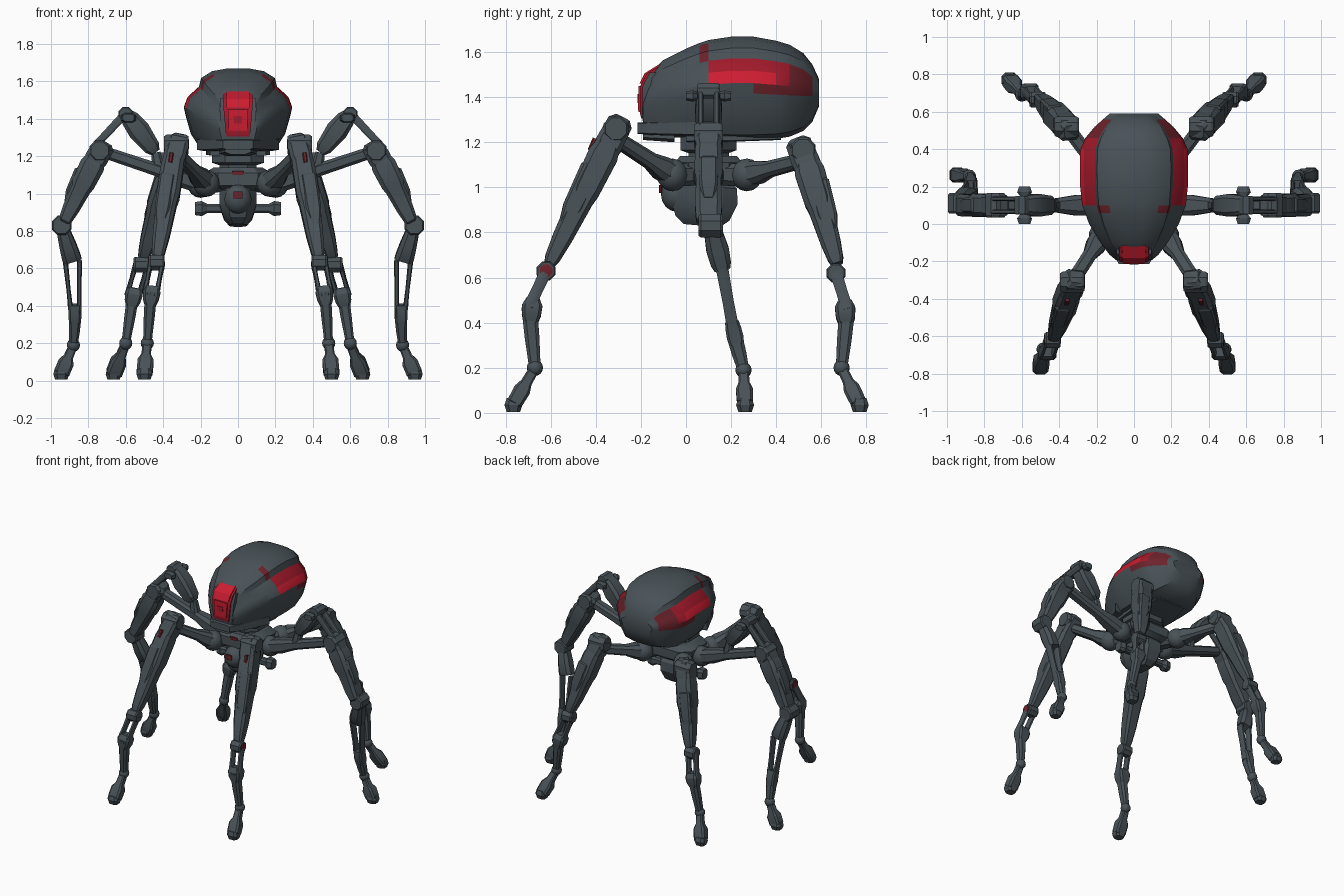
import bpy, bmesh, math
from mathutils import Vector

if "Cube" in bpy.data.objects:
    bpy.data.objects.remove(bpy.data.objects["Cube"])

def material(name, rgb):
    m = bpy.data.materials.new(name)
    m.diffuse_color = (*rgb, 1)
    m.use_nodes = True
    m.node_tree.nodes["Principled BSDF"].inputs["Base Color"].default_value = m.diffuse_color
    return m

GREY = material("slate_grey", (0.066, 0.084, 0.096))
BRIGHT = material("bright_red", (0.60, 0.012, 0.03))
MID = material("mid_red", (0.36, 0.010, 0.024))
DEEP = material("deep_red", (0.15, 0.016, 0.024))
X, Y, Z = Vector((1, 0, 0)), Vector((0, 1, 0)), Vector((0, 0, 1))

def finish(name, bm, mats):
    bmesh.ops.recalc_face_normals(bm, faces=bm.faces)
    me = bpy.data.meshes.new(name)
    bm.to_mesh(me)
    bm.free()
    for m in mats:
        me.materials.append(m)
    ob = bpy.data.objects.new(name, me)
    bpy.context.collection.objects.link(ob)
    return ob

def loft(name, rings, mats, rule=None):
    """Skin a list of closed rings; rule(ring, side) gives the material slot."""
    bm = bmesh.new()
    vs = [[bm.verts.new(p) for p in r] for r in rings]
    n = len(vs[0])
    for i in range(len(vs) - 1):
        for j in range(n):
            k = (j + 1) % n
            f = bm.faces.new((vs[i][j], vs[i][k], vs[i + 1][k], vs[i + 1][j]))
            if rule:
                f.material_index = rule(i, j)
    bm.faces.new(vs[0])
    bm.faces.new(vs[-1])
    return finish(name, bm, mats)

def limb(name, p0, p1, secs, side=X, mat=GREY, c=0.55):
    """Chamfered bar from p0 to p1; secs = (t, width along side, depth)."""
    p0, p1 = Vector(p0), Vector(p1)
    a = (p1 - p0).normalized()
    s = (side - a * side.dot(a)).normalized()
    n = a.cross(s)
    rings = []
    for t, w, d in secs:
        o = p0.lerp(p1, t)
        rings.append([o + s * (u * w / 2) + n * (v * d / 2) for u, v in
                      ((1, c), (c, 1), (-c, 1), (-1, c), (-1, -c), (-c, -1), (c, -1), (1, -c))])
    return loft(name, rings, [mat])

def ball(name, p, r, scale=(1, 1, 1), mat=GREY):
    bm = bmesh.new()
    bmesh.ops.create_uvsphere(bm, u_segments=14, v_segments=8, radius=r)
    bmesh.ops.scale(bm, vec=scale, verts=bm.verts)
    bmesh.ops.translate(bm, vec=Vector(p), verts=bm.verts)
    return finish(name, bm, [mat])

def pin(name, p, r, length, axis=X, mat=GREY):
    """Short round pivot centred on p."""
    p = Vector(p)
    return limb(name, p - axis * length / 2, p + axis * length / 2,
                [(0, 1.7 * r, 1.7 * r), (.1, 2 * r, 2 * r), (.9, 2 * r, 2 * r), (1, 1.7 * r, 1.7 * r)],
                Z, mat, 0.42)

# Body shell: y, half width, top, bottom, skinned with one cross-section
stations = [(-.19, .1, 1.43, 1.25), (-.165, .13, 1.5, 1.23), (-.1, .18, 1.565, 1.22), (0, .24, 1.615, 1.22),
            (.06, .262, 1.64, 1.218), (.1, .277, 1.653, 1.215), (.2, .288, 1.668, 1.21), (.3, .29, 1.668, 1.21),
            (.4, .287, 1.65, 1.215), (.46, .26, 1.632, 1.225), (.52, .21, 1.595, 1.25), (.56, .165, 1.545, 1.29),
            (.59, .13, 1.48, 1.36)]
half = [(.22, 1), (.48, .97), (.68, .89), (.72, .79), (.93, .67), (1, .55), (.965, .45), (.87, .24), (.68, .05), (.3, 0)]
prof = half + [(-u, v) for u, v in reversed(half)]

def shell_colour(i, j):
    j = min(j, 18 - j) if j < 19 else -1
    y = (stations[i][0] + stations[i + 1][0]) / 2
    if j in (1, 2) and .06 < y < .1:
        return 3
    if j == 3 and .1 < y < .56:
        return 2 if y < .46 else 3
    if j == 4 and .1 < y < .56:
        return 1 if y < .4 else 2 if y < .46 else 3
    if j == 5 and .3 < y < .56:
        return 3
    return 0

loft("body_shell", [[(u * w, y, b + v * (t - b)) for u, v in prof] for y, w, t, b in stations],
     [GREY, BRIGHT, MID, DEEP], shell_colour)

# Front window: z, front y, half width; lit blocks sit on its face
def slab(name, rows, back, mat):
    return loft(name, [[(-w, y, z), (w, y, z), (w, back, z), (-w, back, z)] for z, y, w in rows], [mat])

slab("visor_surround", [(1.285, -.19, .07), (1.31, -.195, .085), (1.45, -.192, .098), (1.51, -.16, .094)], -.08, GREY)
slab("visor", [(1.305, -.198, .06), (1.33, -.205, .066), (1.45, -.202, .077),
               (1.505, -.175, .08), (1.54, -.115, .075)], -.09, MID)
slab("visor_lens", [(1.335, -.211, .045), (1.35, -.213, .05), (1.45, -.21, .055)], -.2, BRIGHT)
slab("visor_upper_lens", [(1.46, -.206, .06), (1.506, -.183, .065), (1.547, -.117, .06)], -.11, BRIGHT)
slab("visor_slot", [(1.375, -.216, .02), (1.415, -.215, .024)], -.205, MID)

# Chin, skirt and belly under the shell
limb("front_skirt", (0, -.215, 1.262), (0, .06, 1.262), [(0, .16, .05), (.25, .25, .06), (1, .44, .07)], c=.8)
limb("chin", (0, -.19, 1.235), (0, -.05, 1.23), [(0, .14, .05), (1, .2, .06)])
limb("belly_plate", (0, 0, 1.225), (0, .42, 1.23), [(0, .3, .05), (.5, .34, .05), (1, .22, .04)], c=.8)

# Neck and hub that carries the legs
limb("neck", (0, .1, 1.1), (0, .1, 1.23), [(0, .2, .18), (.4, .2, .18), (.5, .28, .25), (1, .28, .25)], c=.5)
limb("hub_collar", (0, .1, 1.02), (0, .1, 1.14),
     [(0, .24, .24), (.2, .34, .3), (.75, .36, .3), (1, .26, .25)], c=.6)
limb("hub_core", (0, .07, .83), (0, .09, 1.05),
     [(0, .09, .16), (.15, .15, .24), (.5, .2, .3), (.8, .2, .28), (1, .14, .2)])
ball("hub_nose", (0, -.04, .97), .075, (1, .95, 1.05))
limb("hub_cross_bar", (-.23, .1, .92), (.23, .1, .92),
     [(0, .06, .07), (.08, .08, .08), (.14, .05, .05), (.86, .05, .05), (.92, .08, .08), (1, .06, .07)], Y)
limb("nose_light", (0, -.113, .975), (0, -.113, 1.01), [(0, .05, .012), (1, .05, .012)], mat=DEEP)
limb("collar_light", (0, -.052, 1.1), (0, -.052, 1.12), [(0, .06, .012), (1, .06, .012)], mat=DEEP)

# Legs: hip, knee, shin end, fork top, fork end, ankle, toe (right side)
legs = {
    "front": [(.17, -.06, 1.055), (.33, -.31, 1.26), (.43, -.605, .66), (.435, -.62, .63),
              (.465, -.695, .47), (.485, -.67, .2), (.5, -.765, .035)],
    "middle": [(.2, .1, 1.05), (.74, .1, 1.23), (.935, .1, .835), (.885, .16, .64),
               (.87, .215, .34), (.88, .255, .19), (.945, .262, .035)],
    "rear": [(.17, .27, 1.055), (.36, .52, 1.165), (.505, .67, .66), (.515, .665, .62),
             (.56, .715, .46), (.6, .69, .2), (.665, .77, .035)],
}
for part, pts in legs.items():
    mid = part == "middle"
    for s, tag in ((1, "right"), (-1, "left")):
        hip, knee, shin, fork, fend, ankle, toe = [Vector((s * x, y, z)) for x, y, z in pts]
        nm = lambda n: "%s_%s_%s" % (part, tag, n)
        side = Y if mid else X
        # hip and thigh
        ball(nm("hip"), hip, .066, (1.1, 1.05, 1.1))
        limb(nm("hip_arm"), (s * .08, .1, 1.06), hip, [(0, .1, .1), (1, .1, .1)], Z)
        limb(nm("thigh"), hip, knee - Z * (.0 if mid else .045),
             [(0, .1, .11), (.2, .1, .11), (.4, .07, .075), (.85, .065, .075), (1, .06, .06)], Z)
        # knee and armoured shin
        out = Vector((s * pts[1][0], knee.y - .1, 0)).normalized()
        k0 = knee - out * .035 + Z * .045
        pin(nm("knee_pivot"), knee, .055, .13, side)
        limb(nm("knee_guard"), k0, knee.lerp(shin, .2),
             [(0, .07, .07), (.15, .11, .115), (.7, .12, .125), (1, .1, .11)], side, c=.7)
        limb(nm("shin"), knee, shin, [(0, .09, .09), (.12, .11, .11), (.2, .12, .135), (.45, .125, .125),
             (.52, .11, .11), (.8, .09 + .03 * mid, .09), (.95, .07 + .04 * mid, .07), (1, .06, .05)], side, c=.65)
        limb(nm("shin_plate"), knee.lerp(shin, .25) + out * .03, knee.lerp(shin, .72) + out * .025,
             [(0, .05, .06), (.1, .085, .1), (.7, .08, .09), (1, .05, .05)], side, c=.75)
        # lower joint
        if mid:
            pin(nm("lower_pivot"), shin + Vector((s * .008, .01, -.005)), .052, .11, Y)
            limb(nm("lower_link"), shin + Vector((0, .02, -.03)), fork,
                 [(0, .07, .08), (.5, .09, .1), (.85, .1, .09), (1, .1, .07)])
        else:
            pin(nm("lower_pivot"), fork, .042, .085)
        # twin bars between the lower joint and the calf
        for o in (-1, 1):
            limb(nm("fork_bar"), fork + X * o * (.038 if mid else .032), fend + X * o * (.02 if mid else .032),
                 [(0, .028, .055), (.5, .022, .05), (1, .028, .055)])
        # calf, ankle and foot
        limb(nm("calf_head"), fend.lerp(fork, .22), fend.lerp(ankle, .25),
             [(0, .075, .06), (.3, .095 - .03 * mid, .09 - .02 * mid), (.7, .085 - .02 * mid, .085 - .01 * mid), (1, .06, .065)], c=.7)
        limb(nm("calf"), fend, ankle, [(0, .065, .07), (.5, .058, .065), (.85, .048, .055), (1, .05, .05)])
        ball(nm("ankle"), ankle, .036)
        limb(nm("foot"), ankle, toe, [(0, .045, .045), (.4, .052, .05), (.6, .085, .075), (.95, .085, .07), (1, .07, .05)], c=.7)
        limb(nm("toe_pad"), toe + Z * .03, toe - Z * .03, [(0, .07, .06), (.5, .085, .08), (1, .065, .06)])

# Raised actuator linkage over each middle leg
for s, tag in ((1, "right"), (-1, "left")):
    apex = Vector((s * .6, .1, 1.43))
    low = Vector((s * .44, .1, 1.22))
    limb("actuator_" + tag, low, apex, [(0, .06, .05), (.12, .1, .09), (.55, .12, .12), (.85, .11, .1), (1, .09, .06)], Y, c=.65)
    limb("actuator_foot_" + tag, low, (s * .42, .1, 1.11), [(0, .05, .05), (1, .07, .07)], Y)
    pin("apex_pivot_" + tag, apex - Z * .005, .038, .1, Y)
    limb("apex_cross_bar_" + tag, (s * .585, 0, 1.405), (s * .585, .2, 1.405),
         [(0, .06, .04), (.15, .08, .05), (.25, .05, .035), (.75, .05, .035), (.85, .08, .05), (1, .06, .04)])
    for o in (-.035, .035):
        limb("linkage_rod_" + tag, apex + Y * o, (s * .75, .1 + o, 1.27), [(0, .025, .045), (1, .025, .04)], Y)
    # red marks on the front legs
    limb("knee_light_" + tag, (s * .355, -.402, 1.215), (s * .362, -.424, 1.165),
         [(0, .022, .025), (1, .022, .025)], mat=DEEP)
    pin("joint_light_" + tag, (s * .478, -.62, .63), .028, .009, X, DEEP)

# Smooth shading with sharp panel edges
bpy.ops.object.select_all(action='SELECT')
bpy.context.view_layer.objects.active = bpy.context.scene.objects["body_shell"]
bpy.ops.object.shade_smooth_by_angle(angle=math.radians(28))
